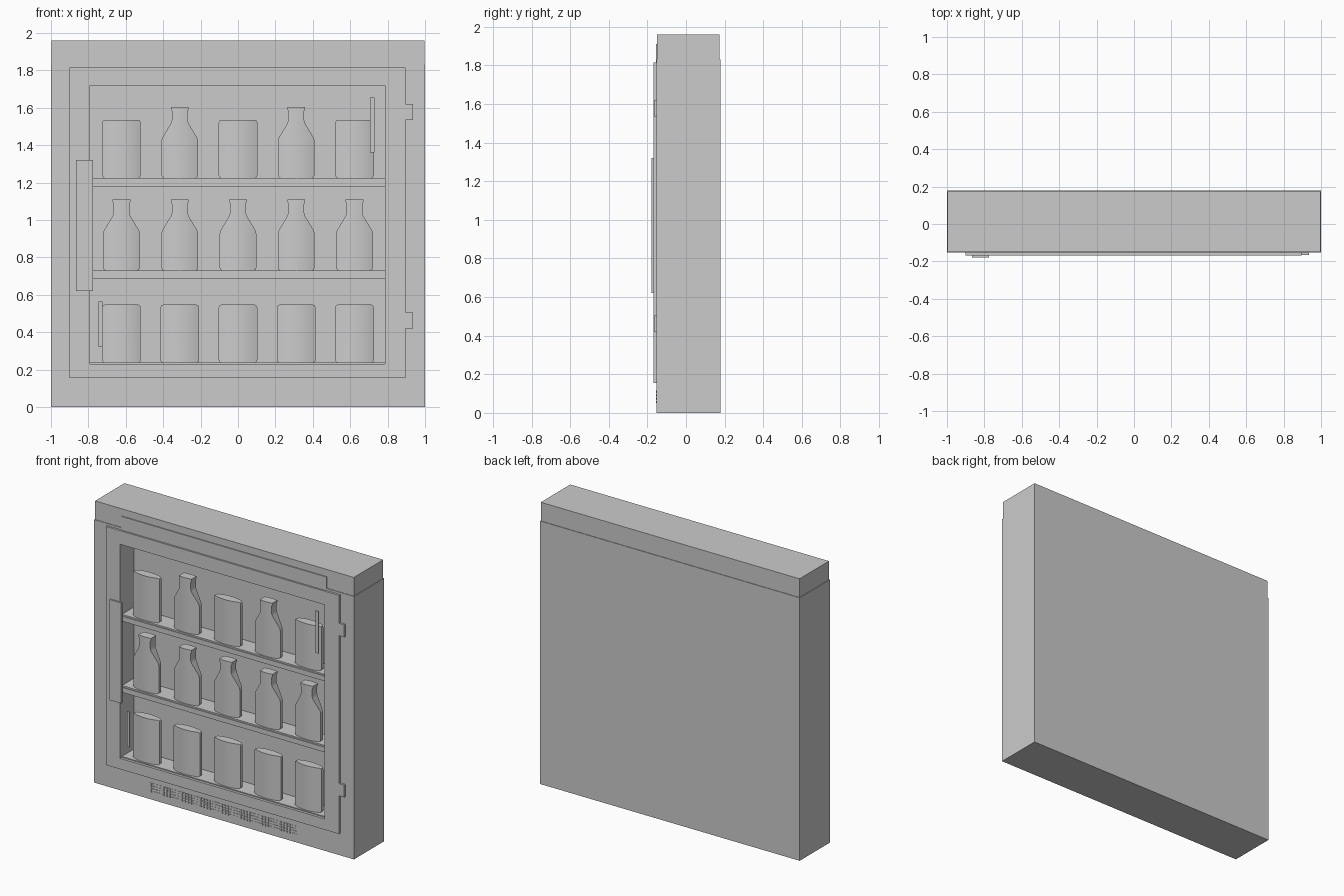
import bpy, bmesh

if "Cube" in bpy.data.objects:
    bpy.data.objects.remove(bpy.data.objects["Cube"])

FRONT, BACK = -0.153, 0.178
DOOR_FRONT = -0.168
OPENING = (-0.79, 0.785, 0.23, 1.72)


def finish(bm, name, smooth=False):
    bmesh.ops.recalc_face_normals(bm, faces=bm.faces)
    me = bpy.data.meshes.new(name)
    bm.to_mesh(me)
    bm.free()
    ob = bpy.data.objects.new(name, me)
    bpy.context.collection.objects.link(ob)
    if smooth:
        bpy.ops.object.select_all(action='DESELECT')
        ob.select_set(True)
        bpy.context.view_layer.objects.active = ob
        bpy.ops.object.shade_smooth_by_angle(angle=0.5)
    return ob


def add_box(bm, x0, x1, y0, y1, z0, z1):
    vs = bmesh.ops.create_cube(bm, size=1)['verts']
    for v in vs:
        v.co = ((x0 + x1) / 2 + v.co.x * (x1 - x0),
                (y0 + y1) / 2 + v.co.y * (y1 - y0),
                (z0 + z1) / 2 + v.co.z * (z1 - z0))


def box(name, *dims):
    bm = bmesh.new()
    add_box(bm, *dims)
    return finish(bm, name)


def bridge(bm, a, b):
    n = len(a)
    for i in range(n):
        j = (i + 1) % n
        bm.faces.new((a[i], a[j], b[j], b[i]))


def framed(name, outer, inner, y_front, y_inner, y_back, through):
    """Rectangular frame; closed at the back of the recess unless it goes through."""
    bm = bmesh.new()

    def ring(r, y):
        x0, x1, z0, z1 = r
        return [bm.verts.new((x, y, z)) for x, z in ((x0, z0), (x1, z0), (x1, z1), (x0, z1))]
    rings = [ring(outer, y_back), ring(outer, y_front), ring(inner, y_front), ring(inner, y_inner)]
    for a, b in zip(rings, rings[1:]):
        bridge(bm, a, b)
    if through:
        bridge(bm, rings[3], rings[0])
    else:
        bm.faces.new(rings[3])
        bm.faces.new(rings[0])
    return finish(bm, name)


def container(name, cx, z, profile, cy=-0.108, steps=12):
    """Flattened container: lens-shaped section following a (half width, height) profile."""
    bm = bmesh.new()
    rings = []
    for w, h in profile:
        half = []
        for i in range(steps + 1):
            x = w * (2 * i / steps - 1)
            half.append((x, 0.010 + 0.022 * (1 - (x / 0.103) ** 2)))
        pts = [(x, -t) for x, t in half] + [(x, t) for x, t in reversed(half)]
        rings.append([bm.verts.new((cx + x, cy + y, z + h)) for x, y in pts])
    for a, b in zip(rings, rings[1:]):
        bridge(bm, a, b)
    bm.faces.new(rings[0])
    bm.faces.new(rings[-1])
    return finish(bm, name, smooth=True)


# Cabinet body with recess, and slightly inset top section
framed("cabinet_body", (-1, 1, 0, 1.83), OPENING, FRONT, -0.016, BACK, False)
box("cabinet_top", -0.996, 0.996, FRONT + 0.004, BACK - 0.004, 1.83, 1.96)

# Header panel above the door
box("header_panel", -0.79, 0.79, FRONT - 0.003, FRONT + 0.01, 1.81, 1.91)

# Door frame, hinges and handle
framed("door_frame", (-0.90, 0.895, 0.155, 1.815), OPENING, DOOR_FRONT, FRONT, FRONT, True)
for i, z in enumerate((0.42, 1.535)):
    box(f"hinge_{i}", 0.88, 0.935, DOOR_FRONT + 0.001, FRONT, z, z + 0.085)
box("door_handle", -0.865, -0.775, -0.178, DOOR_FRONT + 0.002, 0.62, 1.32)

# Glass highlight strips
box("glint_upper", 0.705, 0.73, -0.156, -0.152, 1.36, 1.655)
box("glint_lower", -0.745, -0.725, -0.156, -0.152, 0.32, 0.565)

# Shelves with front rails, and the cavity floor
for i, z in enumerate((0.73, 1.225)):
    box(f"shelf_{i}", -0.79, 0.785, -0.148, -0.014, z - 0.045, z)
    box(f"shelf_rail_{i}", -0.79, 0.785, -0.153, -0.147, z - 0.045, z - 0.01)
box("cavity_floor", -0.79, 0.785, -0.15, -0.014, 0.228, 0.237)

# Ventilation grille
bm = bmesh.new()
for r in range(4):
    for c in range(48):
        x, z = -0.57 + c * 0.0237, 0.05 + r * 0.018
        add_box(bm, x, x + 0.015, FRONT - 0.003, FRONT + 0.002, z, z + 0.011)
finish(bm, "vent_grille")

# Jars and bottles
JAR = [(0.092, 0), (0.099, 0.004), (0.103, 0.014), (0.103, 0.295), (0.099, 0.306), (0.09, 0.31)]
BOTTLE = [(0.086, 0), (0.094, 0.004), (0.098, 0.014), (0.098, 0.195), (0.095, 0.212),
          (0.048, 0.29), (0.042, 0.31), (0.042, 0.355), (0.048, 0.368), (0.048, 0.38)]
for row, (z, kinds) in enumerate(((0.237, "JJJJJ"), (0.73, "BBBBB"), (1.225, "JBJBJ"))):
    for col, kind in enumerate(kinds):
        name, prof = ("jar", JAR) if kind == "J" else ("bottle", BOTTLE)
        container(f"{name}_{row}_{col}", (col - 2) * 0.3115, z, prof)
